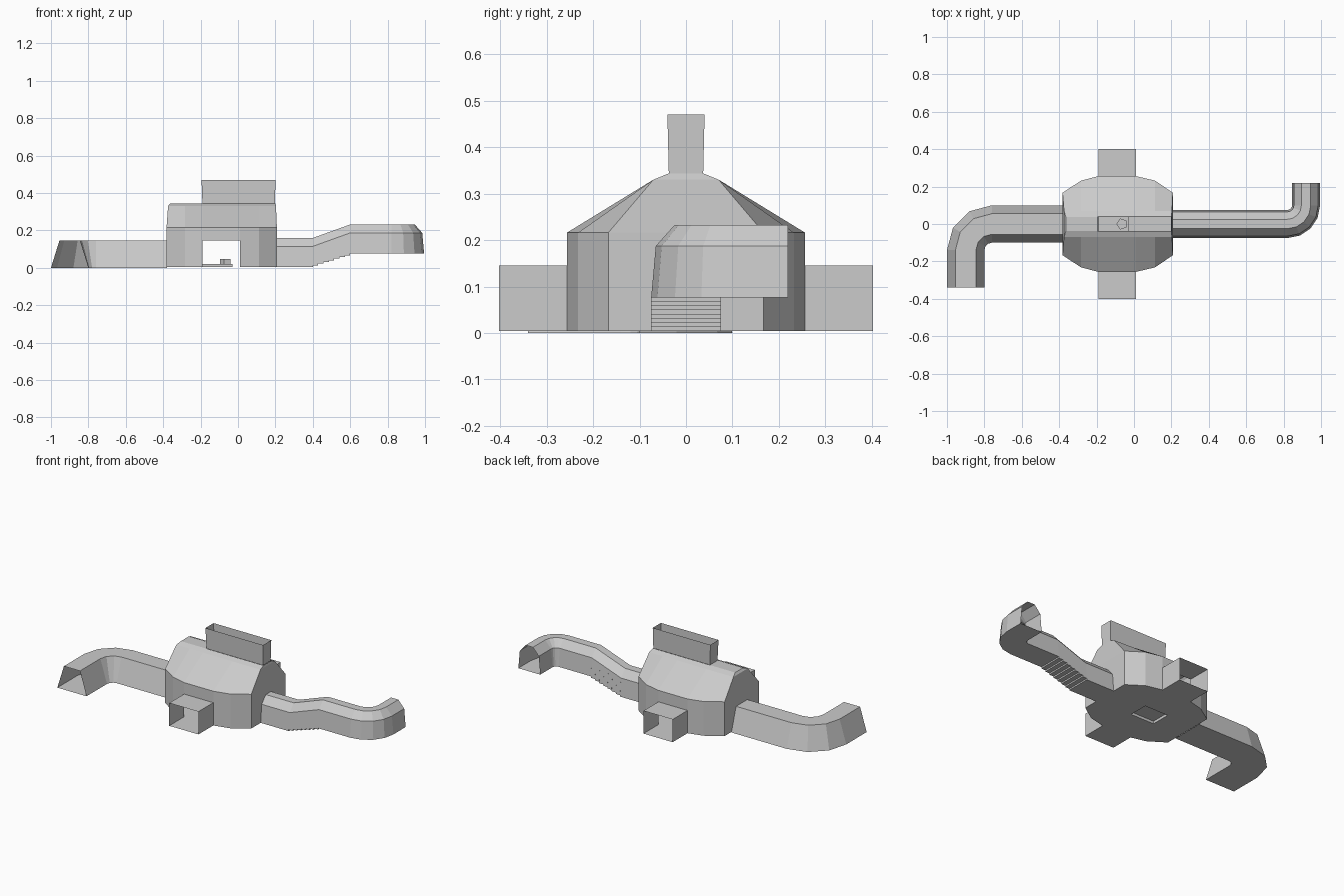
import bpy, bmesh
from math import sin, cos, pi, radians
from mathutils import Vector

if "Cube" in bpy.data.objects:
    bpy.data.objects.remove(bpy.data.objects["Cube"])

BASE = 0.004


def make(name, faces):
    """Object from a list of faces given as point lists, welded together."""
    bm = bmesh.new()
    for pts in faces:
        bm.faces.new([bm.verts.new(p) for p in pts])
    bmesh.ops.remove_doubles(bm, verts=bm.verts, dist=0.0004)
    bmesh.ops.dissolve_degenerate(bm, edges=bm.edges, dist=0.0002)
    bmesh.ops.recalc_face_normals(bm, faces=bm.faces)
    me = bpy.data.meshes.new(name)
    bm.to_mesh(me)
    bm.free()
    ob = bpy.data.objects.new(name, me)
    bpy.context.collection.objects.link(ob)
    return ob


def bridge(rings, closed=True):
    """Quads between consecutive rings of points."""
    out = []
    for a, b in zip(rings, rings[1:]):
        n = len(a)
        for i in range(n if closed else n - 1):
            j = (i + 1) % n
            out.append([a[i], a[j], b[j], b[i]])
    return out


def sweep(path, section):
    """path: (x, y, direction angle, floor z, roof z); section gives (side, z) points."""
    return [[(x - sin(a) * s, y + cos(a) * s, z) for s, z in section(f, r)]
            for x, y, a, f, r in path]


# Low tunnel on the left: trapezoid section with one bend
def wide(f, r):
    return [(-.1, f), (-.055, r), (.055, r), (.1, f)]


path = [(-.38, 0, pi, 0, .145)]
for d in (0, 30, 60, 90):
    t = radians(d)
    path.append((-.76 - .14 * sin(t), -.14 + .14 * cos(t), pi + t, 0, .145))
path.append((-.9, -.34, pi * 1.5, 0, .145))
make("left_tunnel", bridge(sweep(path, wide)))


# Stepped tunnel on the right: bevelled section, stairs, then a bend
def narrow(f, r):
    return [(-.075, f), (-.065, r - .045), (-.025, r),
            (.025, r), (.065, r - .045), (.075, f)]


path = [(.208, 0, 0, BASE, .16)]
steps = 8
for i in range(steps):
    x = .40 + i * .20 / (steps - 1)
    roof = .16 + .072 * i / (steps - 1)
    rise = (.076 - BASE) / steps
    path += [(x, 0, 0, BASE + rise * i, roof), (x, 0, 0, BASE + rise * (i + 1), roof)]
for d in (0, 22.5, 45, 67.5, 90):
    t = radians(d)
    path.append((.82 + .1 * sin(t), .1 - .1 * cos(t), t, .076, .232))
path.append((.92, .22, pi / 2, .076, .232))
make("right_stair_tunnel", bridge(sweep(path, narrow)))

# Chamber: outline half, lower walls, sloped roof, ridge
half = [(-.382, .167), (-.283, .232), (-.19, .256), (.01, .256), (.112, .232), (.208, .167)]
upper_x = [-.374, -.283, -.19, .01, .112, .203]
ridge_x = [-.364, -.283, -.19, .01, .112, .2]
EAVE = .216
walls, roof = [], []
for s in (1, -1):
    low = [(x, s * y, BASE) for x, y in half]
    eave = [(x, s * y, EAVE) for x, y in half]
    up = [(x, s * .07, .33) for x in upper_x]
    ridge = [(x, s * .038, .343) for x in ridge_x]
    for i in range(5):
        a, b = low[i], low[i + 1]
        if i == 2:  # doorway, only the lintel remains
            a, b = (a[0], a[1], .145), (b[0], b[1], .145)
        walls.append([a, b, eave[i + 1], eave[i]])
    roof += bridge([eave, up, ridge], closed=False)

# End walls with tunnel openings, and the gables above
for x, k, notch in ((-.382, 0, wide(BASE, .145)), (.208, 5, narrow(BASE, .16))):
    pts = [(-.167, BASE)] + notch + [(.167, BASE), (.167, EAVE), (-.167, EAVE)]
    walls.append([(x, y, z) for y, z in pts])
    roof.append([(x, -.167, EAVE), (x, .167, EAVE), (upper_x[k], .07, .33),
                 (upper_x[k], -.07, .33)])
    roof.append([(upper_x[k], -.07, .33), (upper_x[k], .07, .33),
                 (ridge_x[k], .038, .343), (ridge_x[k], -.038, .343)])
# flat ridge beside the shaft
roof.append([(-.364, -.038, .343), (-.19, -.038, .343), (-.19, .038, .343), (-.364, .038, .343)])
make("chamber_shell", walls + roof)

# Floor around the recess of the plinth
px0, px1, py = -.19, -.03, .06
floor = []
for s in (1, -1):
    edge = [(x, s * y, BASE) for x, y in half]
    floor.append(edge + [(.208, 0, BASE), (px1, 0, BASE), (px1, s * py, BASE),
                         (px0, s * py, BASE), (px0, 0, BASE), (-.382, 0, BASE)])
make("chamber_floor", floor)


def box_ring(x0, x1, y, z):
    return [(x0, -y, z), (x1, -y, z), (x1, y, z), (x0, y, z)]


# Plinth with a five-sided post
top = box_ring(px0, px1, py, .02)
make("plinth", bridge([box_ring(px0, px1, py, BASE), top]) + [top])
pent = [[(-.064 + .031 * cos(pi + i * 2 * pi / 5), .031 * sin(pi + i * 2 * pi / 5), z)
         for i in range(5)] for z in (.02, .048)]
make("post", bridge(pent) + [pent[1]])

# Open shaft on the roof
make("roof_shaft", bridge([box_ring(-.19, .198, .037, .343), box_ring(-.195, .2, .04, .47)]))

# Open square passages at front and back
for name, s in (("front_passage", -1), ("back_passage", 1)):
    make(name, bridge([[(-.19, s * y, BASE), (.01, s * y, BASE), (.01, s * y, .145),
                        (-.19, s * y, .145)] for y in (.256, .402)]))
